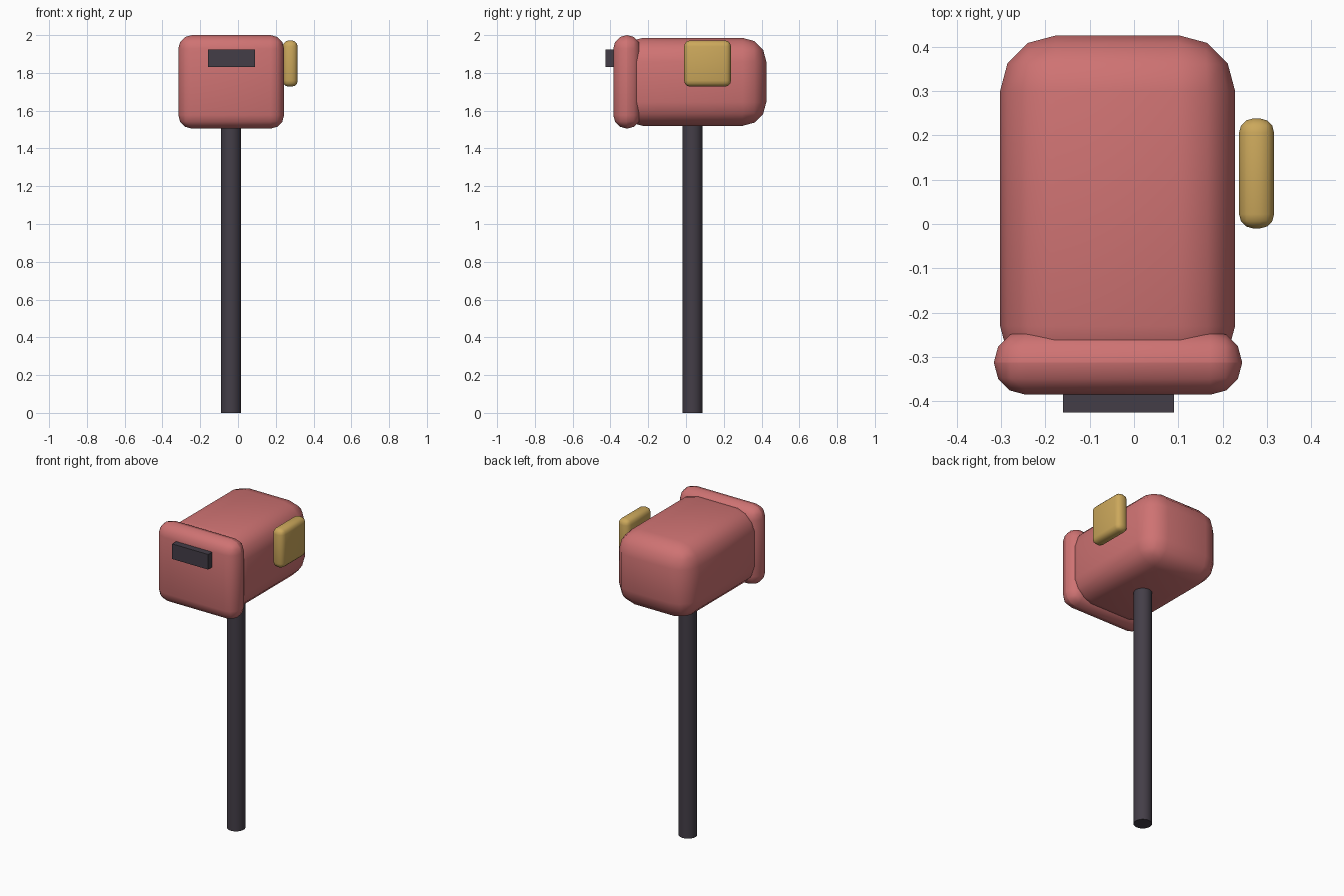
import bpy
import math
from mathutils import Vector

cube = bpy.data.objects.get("Cube")
if cube:
    bpy.data.objects.remove(cube, do_unlink=True)


def make_material(name, rgb):
    mat = bpy.data.materials.new(name)
    mat.use_nodes = True
    color = (*rgb, 1)
    mat.diffuse_color = color
    mat.node_tree.nodes["Principled BSDF"].inputs["Base Color"].default_value = color
    return mat


red = make_material("soft red", (0.62, 0.17, 0.17))
gold = make_material("mustard gold", (0.60, 0.39, 0.105))
dark = make_material("dark charcoal", (0.057, 0.048, 0.064))


def finish(obj, name, mat, angle):
    obj.name = name
    obj.data.materials.append(mat)
    bpy.ops.object.shade_smooth_by_angle(angle=math.radians(angle))


def box(name, low, high, mat, bevel=0):
    """Box between two corners, with optional rounded edges."""
    low, high = Vector(low), Vector(high)
    bpy.ops.mesh.primitive_cube_add(size=1, location=(low + high) / 2)
    obj = bpy.context.object
    obj.scale = high - low
    bpy.ops.object.transform_apply(location=False, rotation=False, scale=True)
    if bevel:
        mod = obj.modifiers.new("rounded edges", "BEVEL")
        mod.width = bevel
        mod.segments = 3
        bpy.ops.object.modifier_apply(modifier=mod.name)
    finish(obj, name, mat, 60 if bevel else 30)
    return obj


# Rounded box and its thicker front door
box("mailbox_body", (-0.302, -0.355, 1.52), (0.228, 0.425, 1.985), red, 0.125)
box("front_door", (-0.316, -0.385, 1.505), (0.244, -0.24, 2.0), red, 0.072)

# Handle on the door and flag on the left side
box("door_handle", (-0.16, -0.425, 1.83), (0.09, -0.36, 1.925), dark)
box("side_flag", (0.237, -0.01, 1.727), (0.316, 0.238, 1.972), gold, 0.032)

# Round post
bpy.ops.mesh.primitive_cylinder_add(vertices=32, radius=0.053, depth=1.56,
                                    location=(-0.037, 0.034, 0.78))
finish(bpy.context.object, "post", dark, 30)
